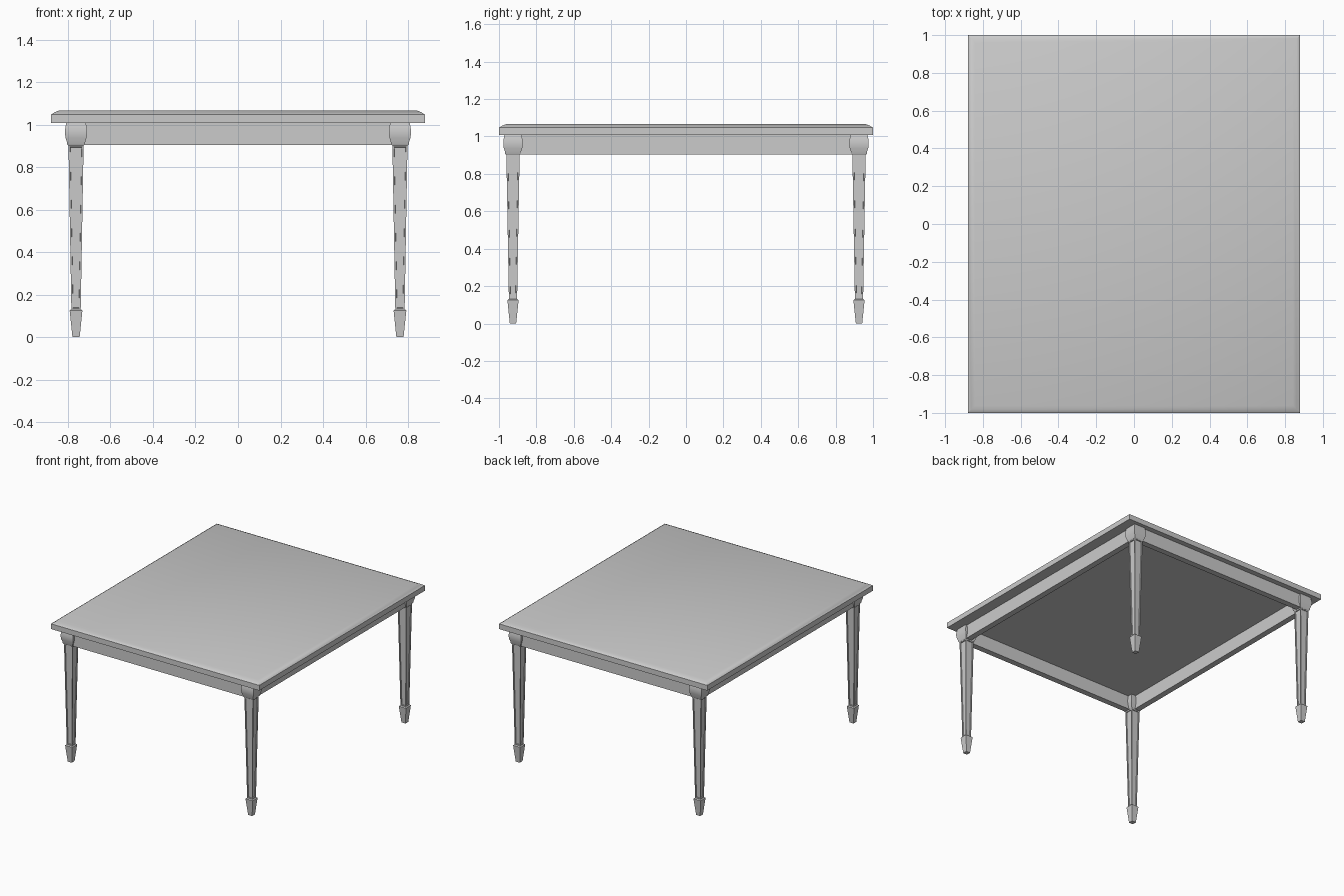
import bpy, bmesh, math

if "Cube" in bpy.data.objects:
    bpy.data.objects.remove(bpy.data.objects["Cube"])


def finish(bm, name, loc=(0, 0, 0), angle=30):
    """Turn a bmesh into a named object with smooth-by-angle shading."""
    bmesh.ops.recalc_face_normals(bm, faces=bm.faces)
    mesh = bpy.data.meshes.new(name)
    bm.to_mesh(mesh)
    bm.free()
    obj = bpy.data.objects.new(name, mesh)
    obj.location = loc
    bpy.context.collection.objects.link(obj)
    bpy.ops.object.select_all(action='DESELECT')
    obj.select_set(True)
    bpy.context.view_layer.objects.active = obj
    bpy.ops.object.shade_smooth_by_angle(angle=math.radians(angle))
    return obj


def loft(bm, sections):
    """Skin rectangular sections (half x, half y, z); return side faces per band."""
    rings = [[bm.verts.new((sx * hx, sy * hy, z))
              for sx, sy in ((-1, -1), (1, -1), (1, 1), (-1, 1))]
             for hx, hy, z in sections]
    bands = []
    for a, b in zip(rings, rings[1:]):
        bands.append([bm.faces.new((a[i], a[(i + 1) % 4], b[(i + 1) % 4], b[i]))
                      for i in range(4)])
    bm.faces.new(rings[0][::-1])
    bm.faces.new(rings[-1])
    return bands


# Table top: slab with a softly bevelled upper edge
bm = bmesh.new()
loft(bm, [(0.88 - i, 1.0 - i, z) for i, z in
          ((0, 1.007), (0, 1.047), (0.018, 1.058), (0.038, 1.066))])
finish(bm, "table_top", angle=40)

# Aprons: four rails between the legs
LEG_X, LEG_Y = 0.762, 0.925
OUT_X, OUT_Y, THICK = 0.797, 0.96, 0.045
for s, side_x, side_y in ((-1, "left", "front"), (1, "right", "back")):
    for name, hx, hy, loc in (
            (side_y + "_apron", LEG_X, THICK / 2, (0, s * (OUT_Y - THICK / 2), 0)),
            (side_x + "_apron", THICK / 2, LEG_Y, (s * (OUT_X - THICK / 2), 0, 0))):
        bm = bmesh.new()
        loft(bm, [(hx, hy, 0.903), (hx, hy, 1.008)])
        finish(bm, name, loc)

# Legs: spade foot, tapered shaft with recessed panels, moulded capital
FOOT = [(0.017, 0.0), (0.030, 0.125), (0.023, 0.131)]
SHAFT = [(0.022, 0.130), (0.0355, 0.901)]
CAPITAL = [(0.036, 0.900), (0.042, 0.908), (0.044, 0.922), (0.049, 0.936),
           (0.052, 0.955), (0.052, 0.975), (0.049, 0.992), (0.046, 1.008)]
for sx, side in ((-1, "left"), (1, "right")):
    for sy, end in ((-1, "front"), (1, "back")):
        bm = bmesh.new()
        loft(bm, [(h, h, z) for h, z in FOOT])
        loft(bm, [(h, h, z) for h, z in CAPITAL])
        panels = loft(bm, [(h, h, z) for h, z in SHAFT])[0]
        bmesh.ops.recalc_face_normals(bm, faces=bm.faces)
        # Vertical-walled recess: inset the frame, then sink the panel
        bmesh.ops.inset_individual(bm, faces=panels, thickness=0.011)
        bmesh.ops.inset_individual(bm, faces=panels, thickness=0.001, depth=-0.006)
        finish(bm, f"{end}_{side}_leg", (sx * LEG_X, sy * LEG_Y, 0))
